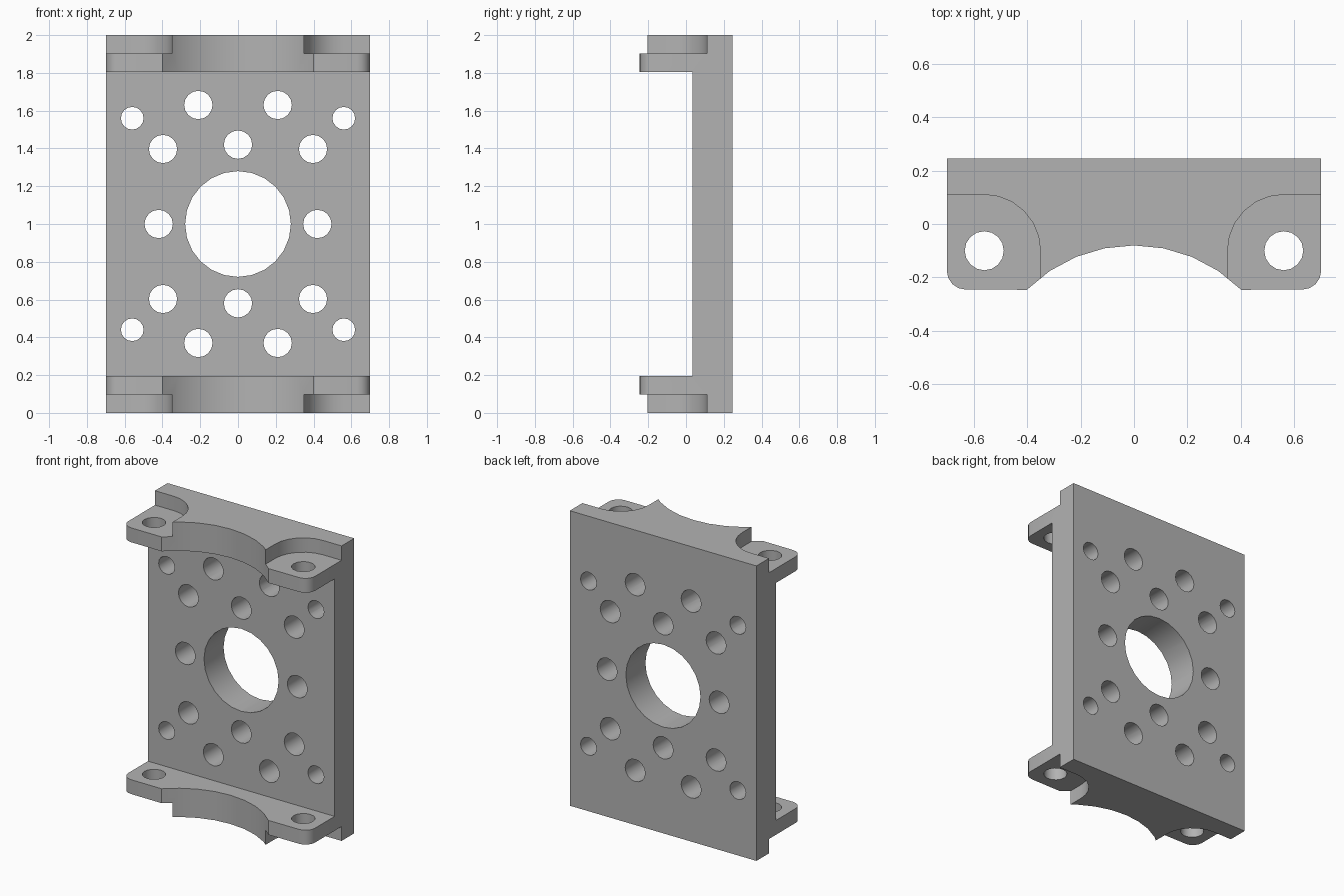
import bpy
import bmesh
from math import sin, cos, pi, radians
from mathutils import Matrix

if "Cube" in bpy.data.objects:
    bpy.data.objects.remove(bpy.data.objects["Cube"], do_unlink=True)

WIDTH, FRONT, BACK, HEIGHT = 0.7, -0.245, 0.245, 2.0
PLATE_FRONT, FLANGE, EAR = 0.035, 0.195, 0.0975
BOLT_X, BOLT_Y = 0.56, -0.1

grey = bpy.data.materials.new("Machined grey")
grey.use_nodes = True
grey.diffuse_color = (0.45, 0.45, 0.45, 1)
grey.node_tree.nodes["Principled BSDF"].inputs["Base Color"].default_value = (0.45, 0.45, 0.45, 1)


def arc(cx, cy, r, start, end, steps):
    angles = [radians(start + (end - start) * i / steps) for i in range(steps + 1)]
    return [(cx + r * cos(a), cy + r * sin(a)) for a in angles]


def prism(bm, outline, low, high, matrix=Matrix()):
    """Extrude a closed outline along z, then place it with a matrix."""
    bottom = [bm.verts.new(matrix @ Matrix.Translation((x, y, low)).translation) for x, y in outline]
    face = bm.faces.new(bottom)
    extruded = bmesh.ops.extrude_face_region(bm, geom=[face])
    top = [v for v in extruded["geom"] if isinstance(v, bmesh.types.BMVert)]
    offset = matrix.to_3x3() @ Matrix.Translation((0, 0, high - low)).translation
    bmesh.ops.translate(bm, verts=top, vec=offset)


def make_object(name, bm):
    bmesh.ops.recalc_face_normals(bm, faces=bm.faces)
    mesh = bpy.data.meshes.new(name)
    bm.to_mesh(mesh)
    bm.free()
    mesh.materials.append(grey)
    obj = bpy.data.objects.new(name, mesh)
    bpy.context.collection.objects.link(obj)
    return obj


def box(x0, x1, y0, y1):
    return [(x0, y0), (x1, y0), (x1, y1), (x0, y1)]


# Bracket body: flange outline with rounded corners and a curved front scoop
half = arc(0, -0.647, 0.567, 90, 45, 4)
half += arc(WIDTH - 0.07, FRONT + 0.07, 0.07, -90, 0, 4) + [(WIDTH, BACK)]
outline = half + [(-x, y) for x, y in reversed(half[1:])]
bm = bmesh.new()
prism(bm, outline, 0, HEIGHT)
bracket = make_object("mounting_bracket", bm)

# Recess between the flanges, and rounded pockets over the four ears
bm = bmesh.new()
prism(bm, box(-1, 1, -1, PLATE_FRONT), FLANGE, HEIGHT - FLANGE)
pocket = arc(BOLT_X, BOLT_Y, 0.21, 180, 90, 6) + [(1, 0.11), (1, -1), (0.35, -1)]
for side in (-1, 1):
    for low, high in ((-0.1, EAR), (HEIGHT - EAR, HEIGHT + 0.1)):
        prism(bm, [(side * x, y) for x, y in pocket], low, high)
recess_cutter = make_object("recess_cutter", bm)

# Drilled holes: ears along z, plate along y
bm = bmesh.new()
for side in (-1, 1):
    for low in (-0.1, HEIGHT - 0.25):
        prism(bm, arc(side * BOLT_X, BOLT_Y, 0.073, 0, 360, 16)[:-1], low, low + 0.35)
holes = {(0, 0, 0.28, 24)}
for sx in (-1, 1):
    for sz in (-1, 1):
        for x, z, r in ((0.56, 0.56, 0.06), (0.21, 0.63, 0.075), (0.397, 0.397, 0.075),
                        (0, 0.42, 0.075), (0.42, 0, 0.075)):
            holes.add((sx * x, sz * z, r, 16))
to_plate = Matrix.Translation((0, 0, HEIGHT / 2)) @ Matrix.Rotation(pi / 2, 4, "X")
for x, z, r, sides in sorted(holes):
    prism(bm, arc(x, z, r, 0, 360, sides)[:-1], -0.35, 0.01, to_plate)
hole_cutter = make_object("hole_cutter", bm)

# Cut the body, apply, and discard the cutters
bpy.ops.object.select_all(action="DESELECT")
bracket.select_set(True)
bpy.context.view_layer.objects.active = bracket
for cutter in (recess_cutter, hole_cutter):
    cutter.hide_render = True
    mod = bracket.modifiers.new(cutter.name, "BOOLEAN")
    mod.operation, mod.solver, mod.object = "DIFFERENCE", "EXACT", cutter
    bpy.ops.object.modifier_apply(modifier=mod.name)
    bpy.data.objects.remove(cutter, do_unlink=True)
bpy.ops.object.shade_smooth_by_angle(angle=radians(30))
